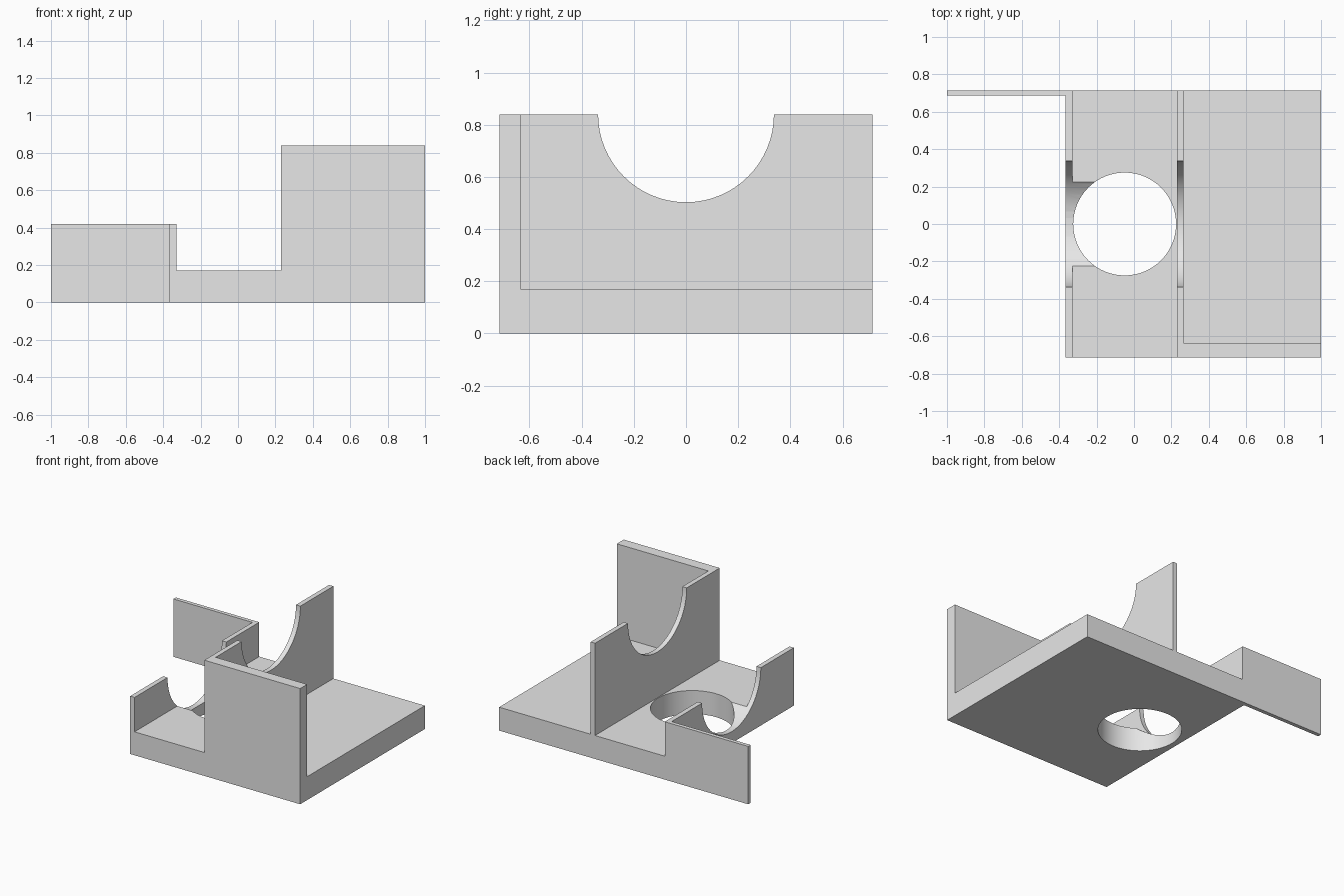
import bpy
import math

old = bpy.data.objects.get("Cube")
if old:
    bpy.data.objects.remove(old, do_unlink=True)

grey = bpy.data.materials.new("plain grey")
grey.use_nodes = True
grey.diffuse_color = (0.8, 0.8, 0.8, 1)
grey.node_tree.nodes["Principled BSDF"].inputs["Base Color"].default_value = (0.8, 0.8, 0.8, 1)

# Main dimensions
DEPTH = 0.715          # half depth
BASE_TOP = 0.17
LOW_TOP, TALL_TOP = 0.42, 0.84
LEFT, RIGHT = -0.365, 1.0
TALL_X = 0.23          # outer face of the tall saddle
WALL = 0.035
FRONT_IN = -0.635      # inner face of the front wall
HOLE_X, HOLE_R = -0.05, 0.275
SADDLE_R = 0.337


def box(name, x, y, z):
    """Box given by its extent along each axis."""
    spans = (x, y, z)
    bpy.ops.mesh.primitive_cube_add(size=1, location=[sum(s) / 2 for s in spans])
    ob = bpy.context.object
    ob.name = name
    ob.scale = [s[1] - s[0] for s in spans]
    bpy.ops.object.transform_apply(location=False, rotation=False, scale=True)
    ob.data.materials.append(grey)
    return ob


def cut_round(ob, radius, length, centre, along_x):
    """Subtract a cylinder lying along x or standing along z."""
    turn = (0, math.pi / 2, 0) if along_x else (0, 0, 0)
    bpy.ops.mesh.primitive_cylinder_add(vertices=64, radius=radius, depth=length,
                                        location=centre, rotation=turn)
    cutter = bpy.context.object
    cutter.hide_render = True
    cutter.data.materials.append(grey)
    mod = ob.modifiers.new("round cut", 'BOOLEAN')
    mod.operation = 'DIFFERENCE'
    mod.solver = 'EXACT'
    mod.object = cutter
    bpy.ops.object.select_all(action='DESELECT')
    ob.select_set(True)
    bpy.context.view_layer.objects.active = ob
    bpy.ops.object.modifier_apply(modifier=mod.name)
    bpy.data.objects.remove(cutter, do_unlink=True)
    bpy.ops.object.shade_smooth_by_angle(angle=math.radians(30))


full_depth = (-DEPTH, DEPTH)

# Base plate with a round hole and a shallow groove running into it
base = box("base_plate", (LEFT, RIGHT), full_depth, (0, BASE_TOP))
cut_round(base, HOLE_R, 1, (HOLE_X, 0, 0), False)
groove = HOLE_X - LEFT + 0.1
cut_round(base, SADDLE_R, groove, (HOLE_X - groove / 2, 0, LOW_TOP), True)

# Low saddle wall on the right edge
low = box("low_saddle", (LEFT, LEFT + WALL), full_depth, (BASE_TOP, LOW_TOP))
cut_round(low, SADDLE_R, 0.2, (LEFT, 0, LOW_TOP), True)

# Tall saddle wall beside the hole
tall = box("tall_saddle", (TALL_X, TALL_X + WALL), (FRONT_IN, DEPTH), (BASE_TOP, TALL_TOP))
cut_round(tall, SADDLE_R, 0.2, (TALL_X, 0, TALL_TOP), True)

# Front wall and the thin back fin
box("front_wall", (TALL_X, RIGHT), (-DEPTH, FRONT_IN), (BASE_TOP, TALL_TOP))
box("back_fin", (-1, LEFT), (DEPTH - 0.028, DEPTH), (0, LOW_TOP))
